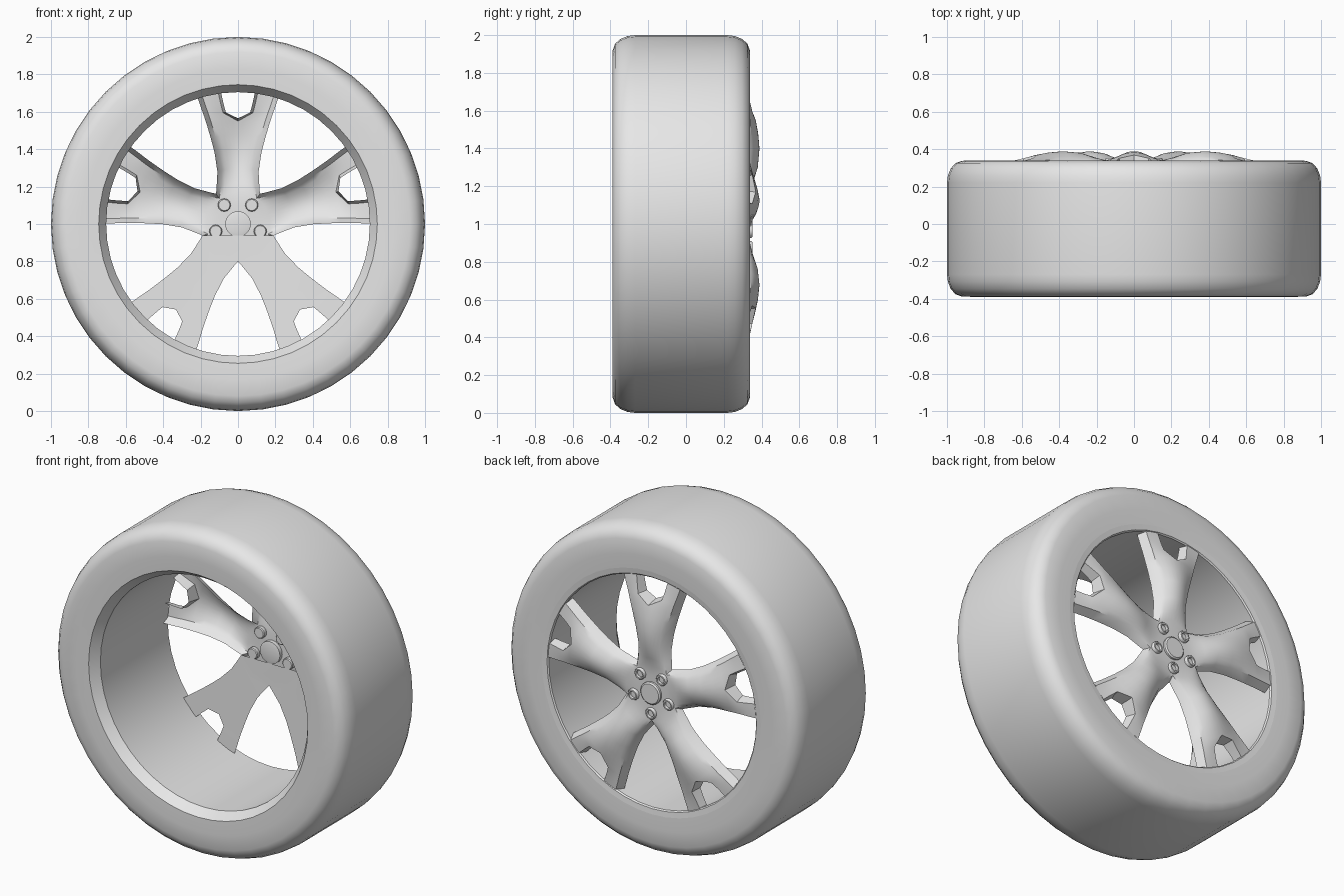
import bpy
import bmesh
from math import sin, cos, asin, pi, radians
from mathutils import Vector

if "Cube" in bpy.data.objects:
    bpy.data.objects.remove(bpy.data.objects["Cube"], do_unlink=True)

GREY = (0.8, 0.8, 0.8, 1.0)
grey = bpy.data.materials.new("plain_grey")
grey.use_nodes = True
grey.diffuse_color = GREY
grey.node_tree.nodes["Principled BSDF"].inputs["Base Color"].default_value = GREY


def finish(name, bm, angle=40):
    """Clean a bmesh and turn it into a shaded object."""
    bmesh.ops.remove_doubles(bm, verts=bm.verts, dist=0.0005)
    bmesh.ops.recalc_face_normals(bm, faces=bm.faces)
    mesh = bpy.data.meshes.new(name)
    bm.to_mesh(mesh)
    bm.free()
    obj = bpy.data.objects.new(name, mesh)
    bpy.context.collection.objects.link(obj)
    mesh.materials.append(grey)
    bpy.ops.object.select_all(action='DESELECT')
    obj.select_set(True)
    bpy.context.view_layer.objects.active = obj
    bpy.ops.object.shade_smooth_by_angle(angle=radians(angle))
    return obj


def polar(r, a, y):
    return Vector((r * cos(a), y, 1 + r * sin(a)))


def lathe(name, profile, segments, x=0, z=0, closed=False, angle=40):
    """Spin a (radius, y) profile round an axis parallel to y."""
    bm = bmesh.new()
    offset = Vector((x, 0, z))
    rings = [[bm.verts.new(polar(r, 2 * pi * i / segments, y) + offset)
              for i in range(segments)] for r, y in profile]
    pairs = list(zip(rings, rings[1:]))
    if closed:
        pairs.append((rings[-1], rings[0]))
    for a, b in pairs:
        for i in range(segments):
            j = (i + 1) % segments
            bm.faces.new((a[i], a[j], b[j], b[i]))
    if not closed:
        bm.faces.new(rings[0])
        bm.faces.new(rings[-1])
    return finish(name, bm, angle)


# Tyre: one half profile mirrored about its middle plane
half = [(0.745, 0.362), (0.83, 0.365), (0.92, 0.363), (0.955, 0.35),
        (0.98, 0.322), (0.995, 0.284), (1.0, 0.245)]
MID = -0.025
tyre = [(r, MID - d) for r, d in half] + [(r, MID + d) for r, d in reversed(half)]
lathe("tyre", tyre, 48, closed=True)

# Rim barrel with a bevelled lip on the open side
lathe("rim_barrel", [(0.745, -0.387), (0.705, -0.33), (0.705, 0.325),
                     (0.712, 0.333), (0.745, 0.337)], 48, closed=True, angle=25)

# Spoke stations: radius, half width, crown y, edge y, half width of fork notch
HALF_SECTOR = pi / 5
stations = [
    (0.05, 0, 0.333, 0.333, 0),
    (0.11, 0, 0.334, 0.333, 0),
    (0.17, 0, 0.340, 0.333, 0),
    (0.22, 0.090, 0.355, 0.335, 0),
    (0.30, 0.085, 0.380, 0.340, 0),
    (0.40, 0.100, 0.389, 0.345, 0),
    (0.48, 0.120, 0.382, 0.345, 0),
    (0.55, 0.140, 0.369, 0.342, 0),
    (0.60, 0.155, 0.356, 0.338, 0.080),
    (0.65, 0.172, 0.342, 0.334, 0.093),
    (0.707, 0.190, 0.330, 0.330, 0.105),
]
HUB_ROW, FORK_ROW, COLUMNS = 2, 7, 5
DRAFT = 0.025


def spoke_half(bm, axis, side, covered):
    """Half a forked spoke: crowned face, drafted walls and optional back cover."""
    def vert(r, u, y):
        return bm.verts.new(polar(r, axis + side * asin(u / r), y))

    face_rows, inner, outer = [], [], []
    for k, (r, w, crown, edge, notch) in enumerate(stations):
        w = w or r * sin(HALF_SECTOR)
        row = []
        for c in range(COLUMNS + 1):
            u = notch + (w - notch) * c / COLUMNS
            row.append(vert(r, u, edge + (crown - edge) * (1 - (u / w) ** 2)))
        face_rows.append(row)
        # Back edge of the walls
        back_y = 0.31 - 0.04 * r
        if k <= HUB_ROW:
            rb = r + 0.03
            outer.append(vert(rb, rb * sin(HALF_SECTOR), back_y))
        else:
            outer.append(vert(r, w + DRAFT, back_y))
        rb = r + 0.015 if k == FORK_ROW else r
        inner.append(vert(rb, max(notch - 0.015, 0), back_y))

    for k in range(len(stations) - 1):
        a, b = face_rows[k], face_rows[k + 1]
        for c in range(COLUMNS):
            bm.faces.new((a[c], a[c + 1], b[c + 1], b[c]))
        if k >= HUB_ROW:
            bm.faces.new((a[-1], outer[k], outer[k + 1], b[-1]))
            if covered:
                bm.faces.new((inner[k], outer[k], outer[k + 1], inner[k + 1]))
        if k >= FORK_ROW:
            bm.faces.new((a[0], inner[k], inner[k + 1], b[0]))


bm = bmesh.new()
for i in range(5):
    axis = pi / 2 + i * 2 * HALF_SECTOR
    for side in (-1, 1):
        spoke_half(bm, axis, side, covered=i in (2, 3))

# Back cover across the lower part of the hub, joining the two covered spokes
hub_y = 0.31 - 0.04 * 0.17
corners = [(0.2, 198), (0.17, 234), (0.2, 270), (0.17, 306), (0.2, 342)]
bm.faces.new([bm.verts.new(polar(r, radians(d), hub_y)) for r, d in corners])
bmesh.ops.delete(bm, geom=[v for v in bm.verts if not v.link_faces], context='VERTS')
finish("spokes", bm, 38)

# Centre cap
lathe("centre_cap", [(0.05, 0.306), (0.068, 0.31), (0.068, 0.345),
                     (0.06, 0.352)], 24, z=0)

# Five hollow lug nuts between the spokes
for i in range(5):
    spot = radians(54) + i * 2 * HALF_SECTOR
    lathe("lug_nut_%d" % (i + 1),
          [(0.03, 0.307), (0.035, 0.312), (0.035, 0.345), (0.03, 0.352),
           (0.022, 0.352), (0.02, 0.337)], 12,
          x=0.125 * cos(spot), z=0.125 * sin(spot), angle=35)
